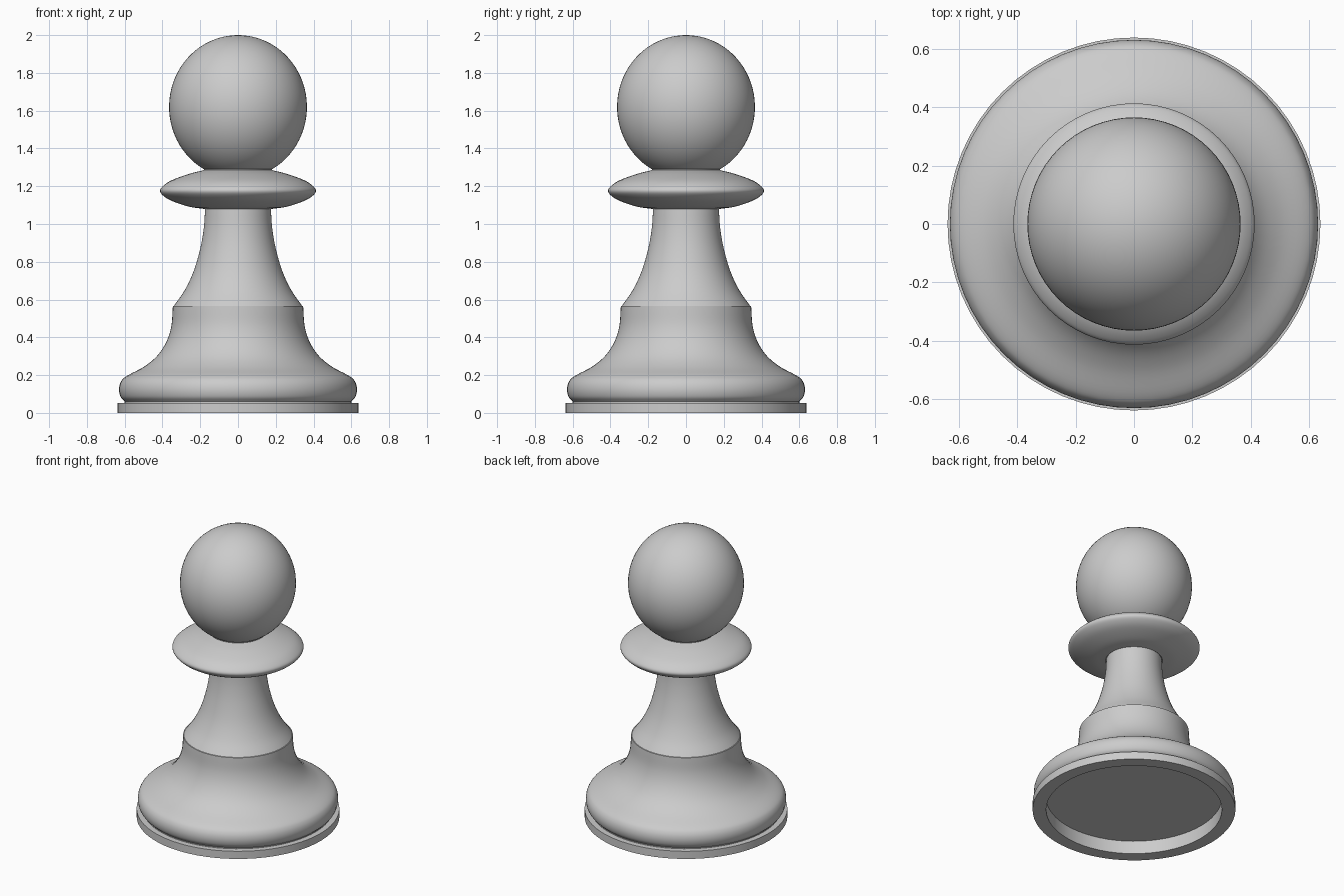
import bpy, bmesh, math
from mathutils import Vector

if "Cube" in bpy.data.objects:
    bpy.data.objects.remove(bpy.data.objects["Cube"])

SEGMENTS = 64


def smooth(points, steps=5):
    """Catmull-Rom curve through a few (radius, height) points."""
    p = [Vector(q) for q in points]
    p = [2 * p[0] - p[1]] + p + [2 * p[-1] - p[-2]]
    out = []
    for i in range(1, len(p) - 2):
        a, b, c, d = p[i - 1:i + 3]
        for k in range(steps):
            t = k / steps
            out.append(0.5 * (2 * b + (c - a) * t + (2 * a - 5 * b + 4 * c - d) * t ** 2
                              + (3 * b - a - 3 * c + d) * t ** 3))
    return out + [p[-2]]


def lathe(name, profile):
    """Revolve a (radius, height) profile about the z axis."""
    bm = bmesh.new()
    verts = [bm.verts.new((max(r, 0), 0, z)) for r, z in profile]
    edges = [bm.edges.new(e) for e in zip(verts, verts[1:])]
    bmesh.ops.spin(bm, geom=verts + edges, cent=(0, 0, 0), axis=(0, 0, 1),
                   angle=math.tau, steps=SEGMENTS, use_duplicate=False)
    bmesh.ops.remove_doubles(bm, verts=bm.verts, dist=0.0005)
    bmesh.ops.recalc_face_normals(bm, faces=bm.faces)
    mesh = bpy.data.meshes.new(name)
    bm.to_mesh(mesh)
    bm.free()
    obj = bpy.data.objects.new(name, mesh)
    bpy.context.collection.objects.link(obj)
    bpy.context.view_layer.objects.active = obj
    obj.select_set(True)
    bpy.ops.object.shade_smooth_by_angle(angle=math.radians(35))
    obj.select_set(False)


# Base plate with hollow underside
base = [(0, 0.09), (0.553, 0.09), (0.553, 0), (0.638, 0), (0.638, 0.053), (0.6, 0.053)]

# Rounded foot sweeping up to a straight shoulder
foot = smooth([(0.6, 0.06), (0.622, 0.085), (0.63, 0.125), (0.62, 0.165), (0.59, 0.195),
               (0.5, 0.243), (0.43, 0.3), (0.38, 0.375), (0.353, 0.46), (0.345, 0.565)])

# Tapered stem
stem = smooth([(0.34, 0.566), (0.282, 0.65), (0.235, 0.75), (0.2, 0.87),
               (0.181, 0.98), (0.174, 1.085)])

# Lens-shaped collar
collar = smooth([(0.18, 1.08), (0.26, 1.092), (0.35, 1.122), (0.396, 1.15), (0.413, 1.176),
                 (0.396, 1.202), (0.35, 1.232), (0.26, 1.265), (0.18, 1.285)])

# Ball head, very slightly taller than wide
start = math.asin(-0.868)
head = [(0.365 * math.cos(a), 1.62 + 0.38 * math.sin(a))
        for a in (start + (math.pi / 2 - start) * i / 32 for i in range(33))]

# One continuous turned piece
lathe("turned_piece", base + foot + stem + collar + head)
